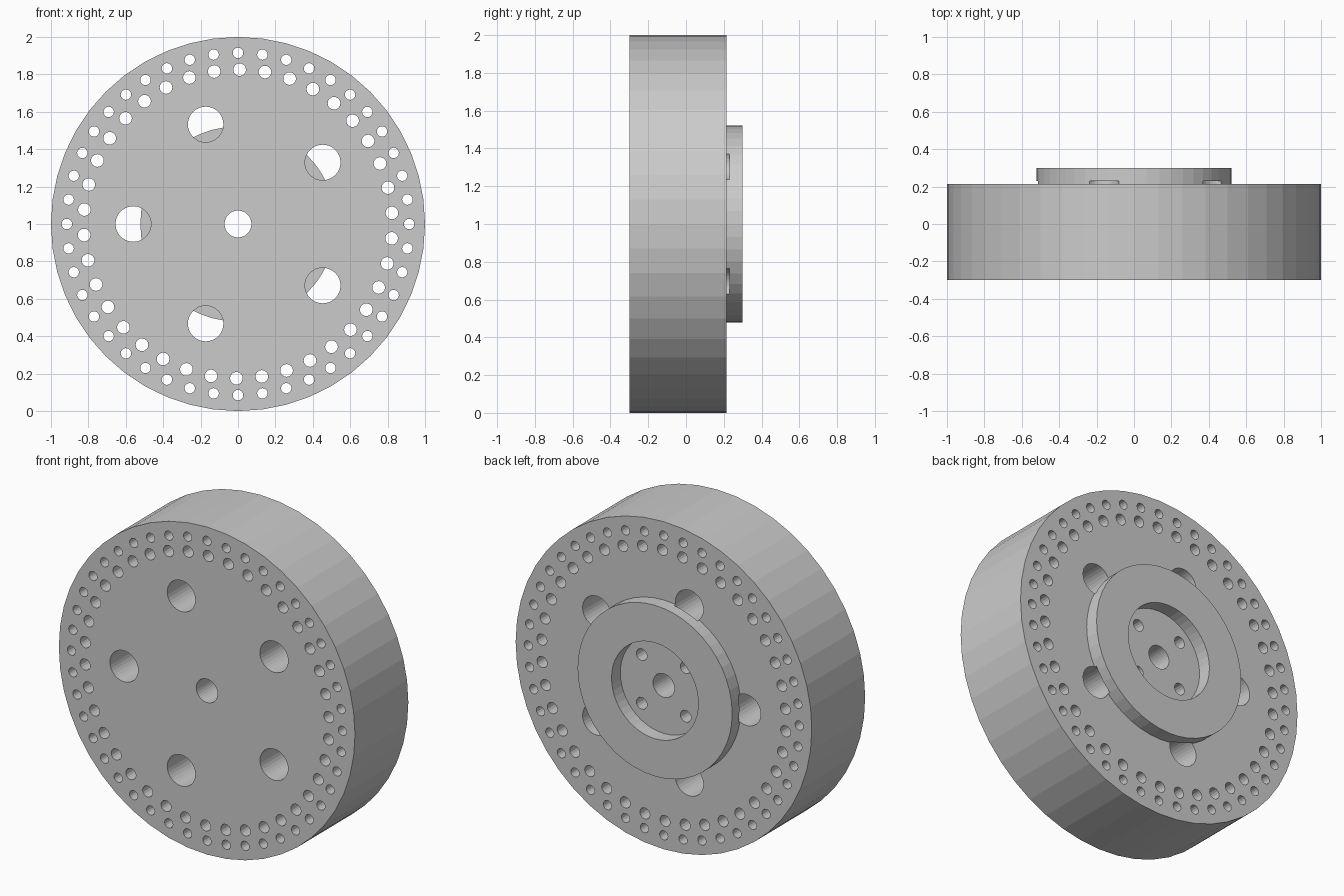
import bpy
import bmesh
from math import sin, cos, pi, radians
from mathutils import Matrix, Vector

cube = bpy.data.objects.get("Cube")
if cube:
    bpy.data.objects.remove(cube, do_unlink=True)

FRONT, FACE, BACK = -0.30, 0.215, 0.30
THROUGH = (FRONT - 0.1, BACK + 0.1)

grey = bpy.data.materials.new("plain grey")
grey.use_nodes = True
colour = (0.6, 0.6, 0.6, 1)
grey.diffuse_color = colour
grey.node_tree.nodes["Principled BSDF"].inputs["Base Color"].default_value = colour


def add_cylinder(bm, x, z, radius, span, sides):
    """Cylinder along y, placed relative to the wheel axis."""
    turn = Matrix.Rotation(pi / 2, 4, "X")
    place = Matrix.Translation(Vector((x, sum(span) / 2, z + 1)))
    bmesh.ops.create_cone(bm, cap_ends=True, segments=sides, radius1=radius,
                          radius2=radius, depth=span[1] - span[0],
                          matrix=place @ turn)


def add_circle_of(bm, count, ring, radius, span, sides, start=0):
    """Evenly spaced cylinders, with the angle counted clockwise from the top."""
    for i in range(count):
        a = radians(start) + 2 * pi * i / count
        add_cylinder(bm, ring * sin(a), ring * cos(a), radius, span, sides)


def make_object(name, bm):
    mesh = bpy.data.meshes.new(name)
    bm.to_mesh(mesh)
    bm.free()
    mesh.materials.append(grey)
    obj = bpy.data.objects.new(name, mesh)
    bpy.context.collection.objects.link(obj)
    return obj


def cut(obj, cutter):
    """Subtract the cutter, then throw it away."""
    mod = obj.modifiers.new("cut", "BOOLEAN")
    mod.operation = "DIFFERENCE"
    mod.solver = "EXACT"
    mod.object = cutter
    cutter.hide_render = True
    bpy.context.view_layer.objects.active = obj
    bpy.ops.object.modifier_apply(modifier=mod.name)
    bpy.data.objects.remove(cutter, do_unlink=True)


def add_large_holes(bm):
    add_circle_of(bm, 5, 0.56, 0.095, (THROUGH[0], FACE + 0.015), 32, start=54 - 72 * 2)


# Thick main disc
bm = bmesh.new()
add_cylinder(bm, 0, 0, 1, (FRONT, FACE), 48)
disc = make_object("main_disc", bm)

# Bore, two rings of small holes, five large holes, four blind bolt holes
bm = bmesh.new()
add_cylinder(bm, 0, 0, 0.072, THROUGH, 32)
add_circle_of(bm, 44, 0.915, 0.028, THROUGH, 16)
add_circle_of(bm, 38, 0.825, 0.034, THROUGH, 16, start=0.6)
add_large_holes(bm)
add_circle_of(bm, 4, 0.21, 0.036, (-0.2, THROUGH[1]), 16, start=45)
cut(disc, make_object("disc_holes", bm))

# Raised rear hub ring with its round recess and shallow pockets
bm = bmesh.new()
add_cylinder(bm, 0, 0, 0.522, (FACE, BACK), 48)
hub = make_object("rear_hub_ring", bm)
bm = bmesh.new()
add_cylinder(bm, 0, 0, 0.293, (0, THROUGH[1]), 48)
add_large_holes(bm)
cut(hub, make_object("hub_cuts", bm))
